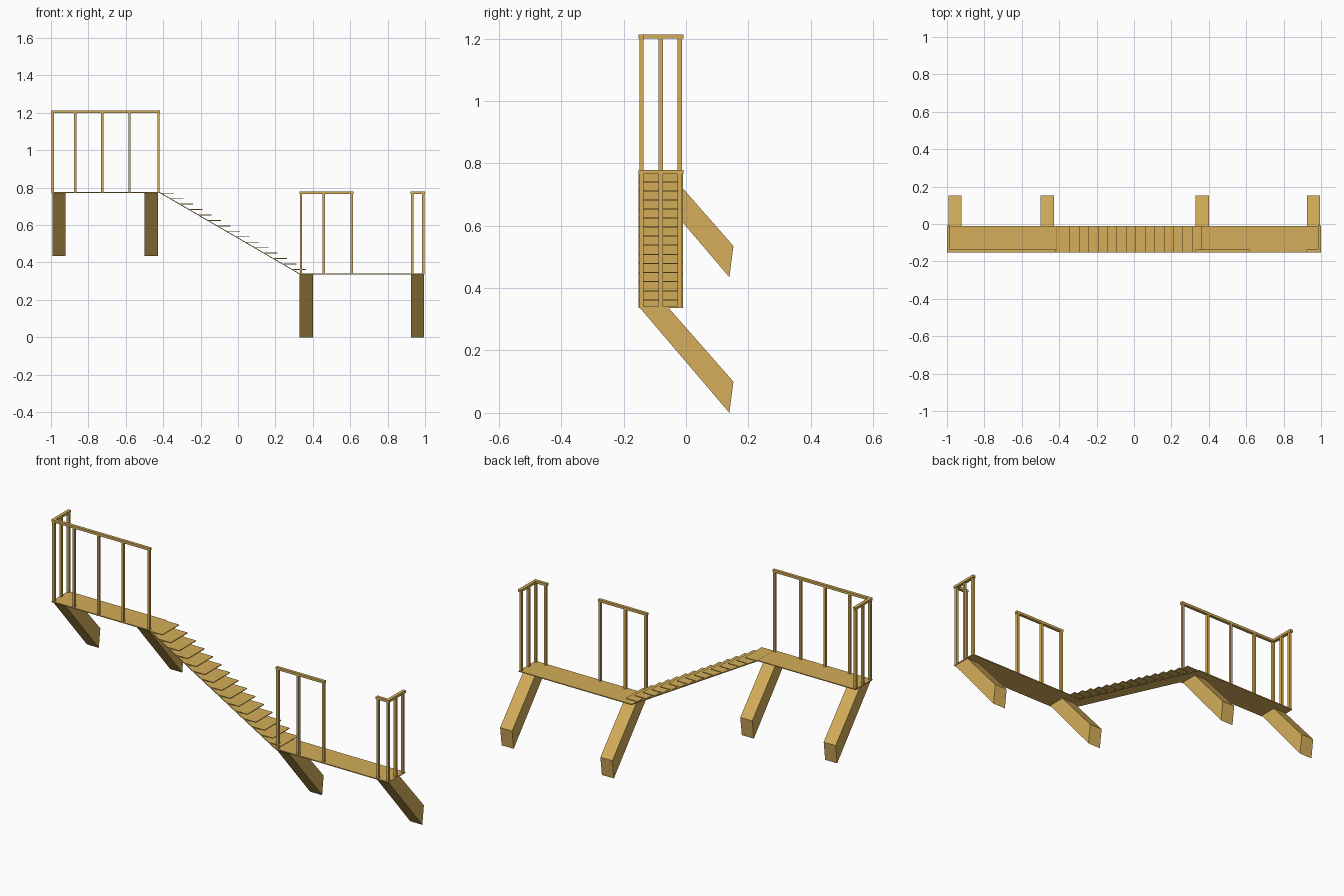
import bpy, bmesh

if "Cube" in bpy.data.objects:
    bpy.data.objects.remove(bpy.data.objects["Cube"])

wood = bpy.data.materials.new("wood")
wood.diffuse_color = (0.66, 0.42, 0.10, 1)
wood.use_nodes = True
wood.node_tree.nodes["Principled BSDF"].inputs["Base Color"].default_value = wood.diffuse_color

Y0, Y1 = -0.152, -0.010          # walkway front and back edges
TOP, LOW = 0.776, 0.341          # platform heights
RAIL_H = 0.424                   # post height


def prism(name, pts, axis, a, b):
    """Extrude a 2D profile along x (pts = y,z) or y (pts = x,z)."""
    bm = bmesh.new()
    put = (lambda p, t: (t, p[0], p[1])) if axis == 'x' else (lambda p, t: (p[0], t, p[1]))
    f = bm.faces.new([bm.verts.new(put(p, a)) for p in pts])
    ext = bmesh.ops.extrude_face_region(bm, geom=[f])
    for v in ext["geom"]:
        if isinstance(v, bmesh.types.BMVert):
            v.co['xy'.index(axis)] = b
    bmesh.ops.recalc_face_normals(bm, faces=bm.faces)
    me = bpy.data.meshes.new(name)
    bm.to_mesh(me)
    bm.free()
    me.materials.append(wood)
    ob = bpy.data.objects.new(name, me)
    bpy.context.collection.objects.link(ob)
    return ob


def box(name, x0, x1, y0, y1, z0, z1):
    return prism(name, [(x0, z0), (x1, z0), (x1, z1), (x0, z1)], 'y', y0, y1)


# platforms
box("upper_platform", -0.998, -0.418, Y0, Y1, TOP - 0.005, TOP)
box("lower_platform", 0.330, 0.998, Y0, Y1, LOW - 0.005, LOW)

# slanted wall braces
for x, z in ((-0.993, TOP), (-0.499, TOP), (0.330, LOW), (0.924, LOW)):
    d = z - LOW
    profile = [(-0.148, 0.337 + d), (-0.056, 0.337 + d), (0.152, 0.10 + d), (0.139, d)]
    prism("brace", profile, 'x', x, x + 0.071)

# stair slab and treads
prism("stair_slab", [(-0.418, TOP), (0.330, LOW), (0.330, LOW - 0.005), (-0.418, TOP - 0.005)],
      'y', Y0, Y1)
for i in range(15):
    x = -0.412 + i * 0.0504
    z = 0.772 - i * 0.0291
    box("tread", x, x + 0.07, Y0, Y1, z - 0.004, z)


# railings
def post(x, y, z):
    h = 0.0065
    box("post", x - h, x + h, y - h, y + h, z, z + RAIL_H)


def rail(x0, x1, y0, y1, z):
    box("rail", x0, x1, y0, y1, z + RAIL_H, z + RAIL_H + 0.013)


F = -0.143
for x in (-0.990, -0.870, -0.725, -0.580, -0.425):
    post(x, F, TOP)
for x in (0.337, 0.458, 0.608, 0.931, 0.990):
    post(x, F, LOW)
for y in (-0.081, -0.020):
    post(-0.990, y, TOP)
    post(0.990, y, LOW)

rail(-1.0, -0.416, Y0, -0.136, TOP)
rail(-1.0, -0.983, -0.136, -0.008, TOP)
rail(0.328, 0.617, Y0, -0.136, LOW)
rail(0.922, 1.0, Y0, -0.136, LOW)
rail(0.983, 1.0, -0.136, -0.008, LOW)
